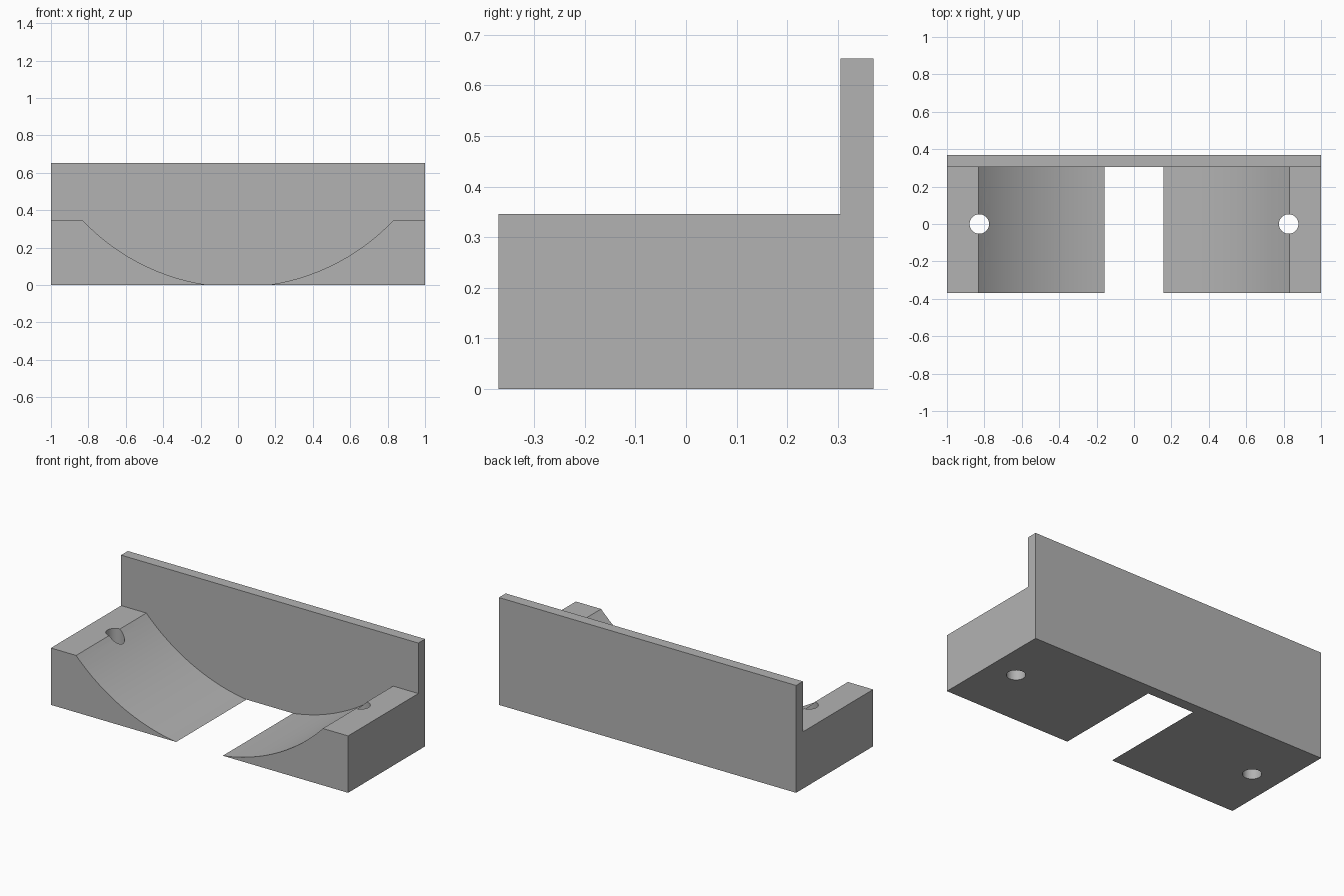
import bpy
import bmesh
from math import sin, cos, tau
from mathutils import Vector

cube = bpy.data.objects.get("Cube")
if cube:
    bpy.data.objects.remove(cube, do_unlink=True)

DEPTH = 0.37        # half depth
PLATE_Y = 0.305     # front face of the back plate
PLATE_TOP = 0.653
BASE_TOP = 0.346
ARC_Z, ARC_R = 1.134, 1.145
HOLE_X, HOLE_R = 0.827, 0.052

grey = bpy.data.materials.new("light_grey")
grey.use_nodes = True
colour = (0.45, 0.45, 0.45, 1)
grey.diffuse_color = colour
grey.node_tree.nodes["Principled BSDF"].inputs["Base Color"].default_value = colour


def prism(name, points, offset):
    """Extrude a closed outline by an offset."""
    bm = bmesh.new()
    face = bm.faces.new([bm.verts.new(p) for p in points])
    moved = bmesh.ops.extrude_face_region(bm, geom=[face], use_keep_orig=True)["geom"]
    for v in moved:
        if isinstance(v, bmesh.types.BMVert):
            v.co += Vector(offset)
    bmesh.ops.recalc_face_normals(bm, faces=bm.faces)
    mesh = bpy.data.meshes.new(name)
    bm.to_mesh(mesh)
    bm.free()
    mesh.materials.append(grey)
    obj = bpy.data.objects.new(name, mesh)
    bpy.context.collection.objects.link(obj)
    return obj


def ring(n):
    return [(cos(tau * i / n), sin(tau * i / n)) for i in range(n)]


# L-shaped body: low base with a tall back plate
outline = [(-DEPTH, 0), (DEPTH, 0), (DEPTH, PLATE_TOP),
           (PLATE_Y, PLATE_TOP), (PLATE_Y, BASE_TOP), (-DEPTH, BASE_TOP)]
body = prism("cradle_bracket", [(-1, y, z) for y, z in outline], (2, 0, 0))

# Round trough that stops at the back plate, and two screw holes
trough = prism("trough_cutter",
               [(ARC_R * c, PLATE_Y, ARC_Z + ARC_R * s) for c, s in ring(128)],
               (0, -1, 0))
cutters = [trough]
for side, x in (("left", HOLE_X), ("right", -HOLE_X)):
    cutters.append(prism(side + "_hole_cutter",
                         [(x + HOLE_R * c, HOLE_R * s, -0.2) for c, s in ring(40)],
                         (0, 0, 1)))

bpy.ops.object.select_all(action="DESELECT")
bpy.context.view_layer.objects.active = body
body.select_set(True)
for cutter in cutters:
    cutter.hide_render = True
    mod = body.modifiers.new(cutter.name, "BOOLEAN")
    mod.operation = "DIFFERENCE"
    mod.solver = "EXACT"
    mod.object = cutter
    bpy.ops.object.modifier_apply(modifier=mod.name)
for cutter in cutters:
    bpy.data.objects.remove(cutter, do_unlink=True)

bpy.ops.object.shade_smooth_by_angle(angle=0.5)
